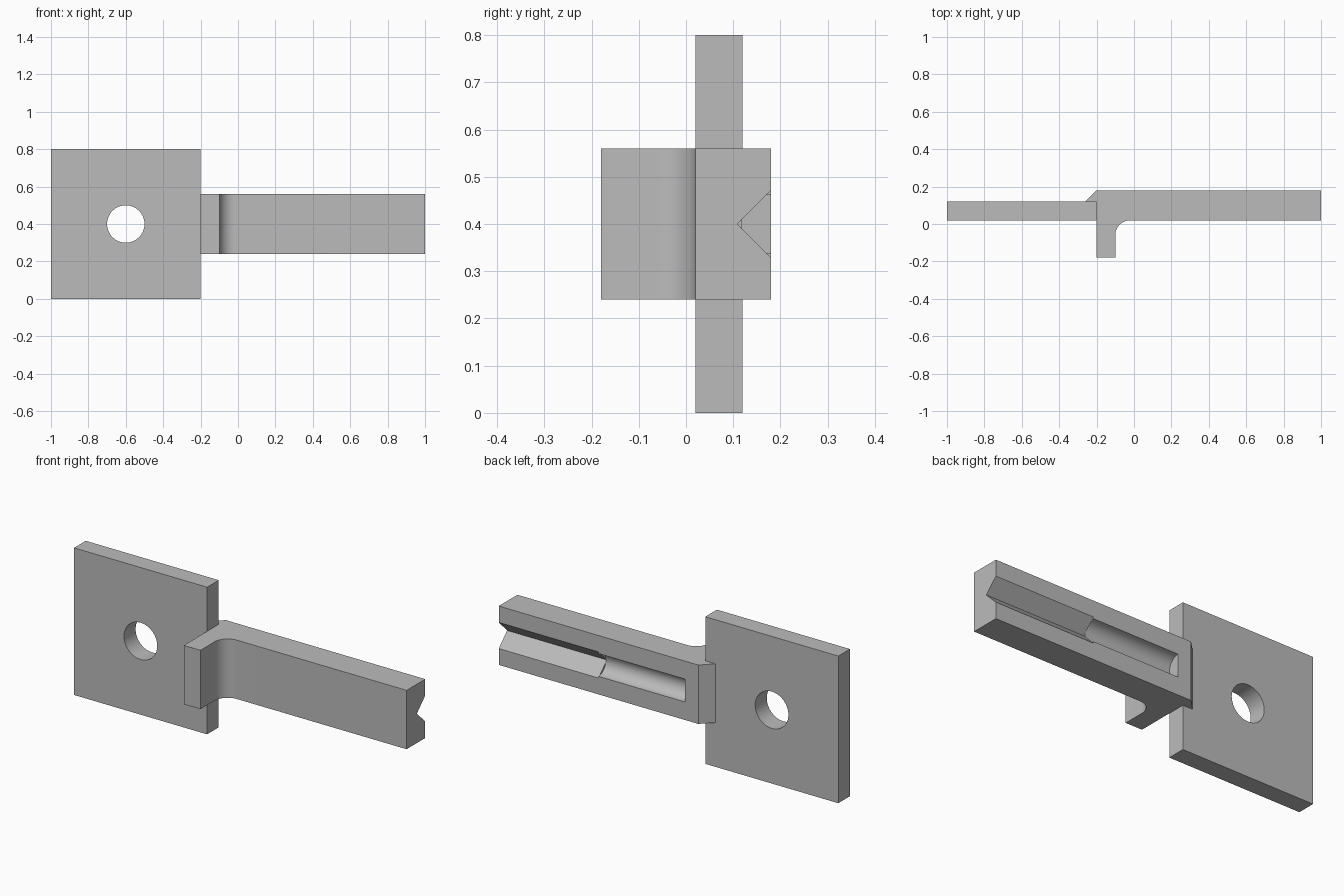
import bpy
import bmesh
from math import sin, cos, pi, radians

if "Cube" in bpy.data.objects:
    bpy.data.objects.remove(bpy.data.objects["Cube"], do_unlink=True)

GREY = (0.5, 0.5, 0.5, 1)
grey = bpy.data.materials.new("plain grey")
grey.use_nodes = True
grey.diffuse_color = GREY
grey.node_tree.nodes["Principled BSDF"].inputs["Base Color"].default_value = GREY


def extrude_profile(name, points, z0, z1):
    """Solid made by raising an xy outline from z0 to z1."""
    bm = bmesh.new()
    face = bm.faces.new([bm.verts.new((x, y, z0)) for x, y in points])
    top = bmesh.ops.extrude_face_region(bm, geom=[face])["geom"]
    moved = [v for v in top if isinstance(v, bmesh.types.BMVert)]
    bmesh.ops.translate(bm, verts=moved, vec=(0, 0, z1 - z0))
    bmesh.ops.recalc_face_normals(bm, faces=bm.faces)
    mesh = bpy.data.meshes.new(name)
    bm.to_mesh(mesh)
    bm.free()
    obj = bpy.data.objects.new(name, mesh)
    bpy.context.collection.objects.link(obj)
    return obj


def cut_bar(target, sides, radius, depth, location, rotation):
    """Subtract a straight bar with a regular cross-section."""
    bpy.ops.mesh.primitive_cylinder_add(vertices=sides, radius=radius, depth=depth,
                                        location=location, rotation=rotation)
    cutter = bpy.context.object
    cutter.hide_render = True
    mod = target.modifiers.new("cut", "BOOLEAN")
    mod.operation = "DIFFERENCE"
    mod.solver = "EXACT"
    mod.object = cutter
    bpy.ops.object.select_all(action="DESELECT")
    target.select_set(True)
    bpy.context.view_layer.objects.active = target
    bpy.ops.object.modifier_apply(modifier=mod.name)
    bpy.data.objects.remove(cutter, do_unlink=True)


def finish(obj):
    obj.data.materials.clear()
    obj.data.materials.append(grey)
    bpy.ops.object.select_all(action="DESELECT")
    obj.select_set(True)
    bpy.context.view_layer.objects.active = obj
    bpy.ops.object.shade_smooth_by_angle(angle=radians(30))


# Square mounting plate with a round through hole
plate = extrude_profile("mounting_plate",
                        [(-1, 0.02), (-0.2, 0.02), (-0.2, 0.12), (-1, 0.12)], 0, 0.8)
cut_bar(plate, 64, 0.1, 0.4, (-0.6, 0.07, 0.4), (pi / 2, 0, 0))
finish(plate)

# Arm with a front lip, inner fillet and a small chamfered tab behind the plate
fillet = [(-0.02 - 0.08 * cos(a), -0.06 + 0.08 * sin(a))
          for a in (i * pi / 32 for i in range(17))]
outline = ([(-0.2, -0.18), (-0.1, -0.18)] + fillet +
           [(1, 0.02), (1, 0.18), (-0.2, 0.18), (-0.26, 0.12), (-0.2, 0.12)])
arm = extrude_profile("arm", outline, 0.24, 0.56)

# Rear channel: round near the plate, V-shaped out to the free end
along_x = (0, pi / 2, 0)
cut_bar(arm, 48, 0.062, 0.52, (0.14, 0.18, 0.4), along_x)
cut_bar(arm, 4, 0.071, 0.701, (0.7495, 0.18, 0.4), along_x)
finish(arm)
